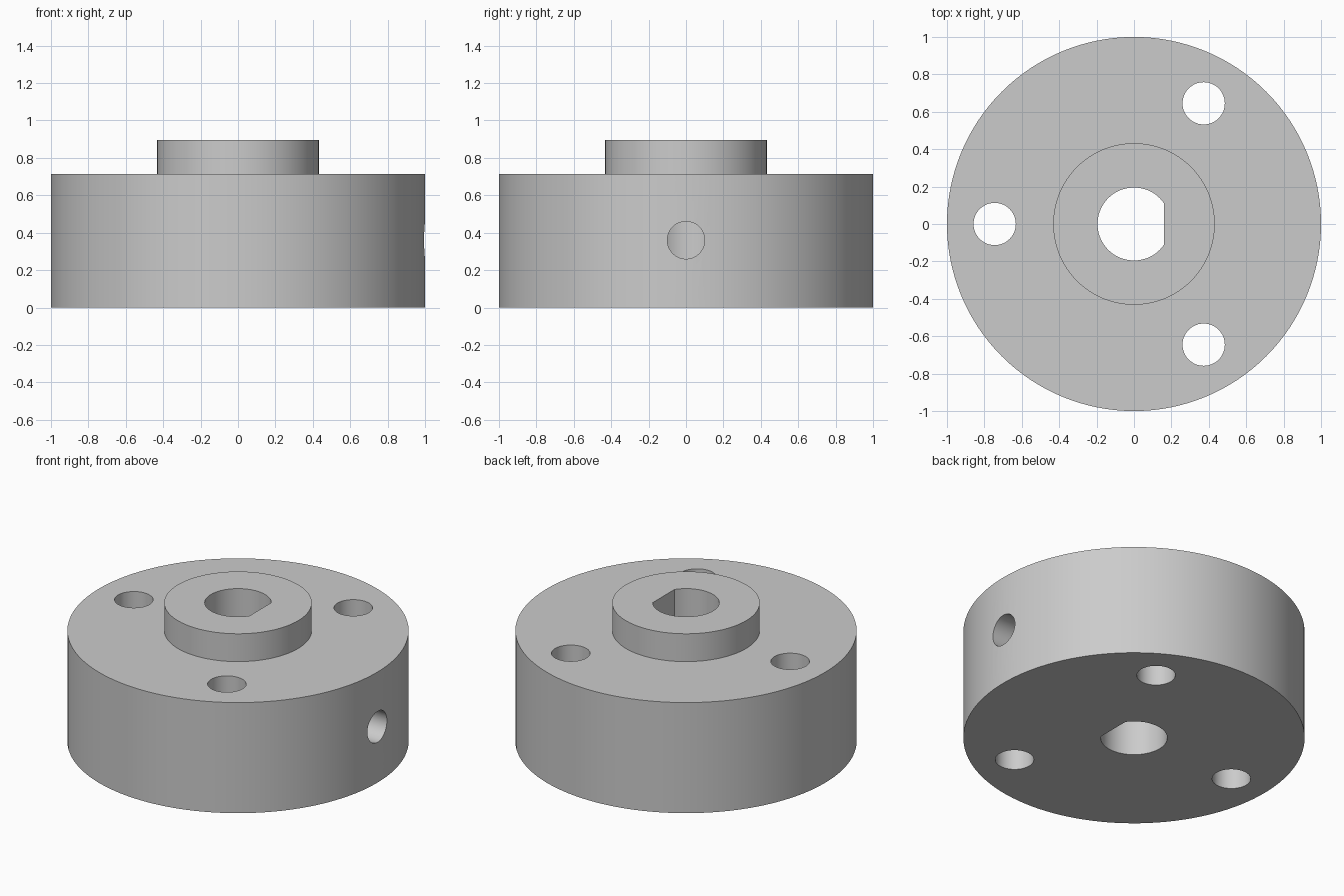
import bpy, bmesh, math

if "Cube" in bpy.data.objects:
    bpy.data.objects.remove(bpy.data.objects["Cube"])

BODY_R, BODY_H = 1.0, 0.715
HUB_R, TOP_Z = 0.432, 0.895
BORE_R, FLAT_X = 0.195, 0.16
BOLT_R, BOLT_CIRCLE = 0.113, 0.745
SCREW_R, SCREW_Z = 0.1, 0.36

grey = bpy.data.materials.new("plain grey")
grey.diffuse_color = (0.6, 0.6, 0.6, 1)
grey.use_nodes = True
grey.node_tree.nodes["Principled BSDF"].inputs["Base Color"].default_value = grey.diffuse_color


def circle(r, n, cx=0, cy=0):
    return [(cx + r * math.cos(2 * math.pi * i / n),
             cy + r * math.sin(2 * math.pi * i / n)) for i in range(n)]


def prism(name, outline, z0, z1):
    """Extrude a closed xy outline from z0 to z1."""
    bm = bmesh.new()
    face = bm.faces.new([bm.verts.new((x, y, z0)) for x, y in outline])
    ext = bmesh.ops.extrude_face_region(bm, geom=[face])["geom"]
    verts = [g for g in ext if isinstance(g, bmesh.types.BMVert)]
    bmesh.ops.translate(bm, verts=verts, vec=(0, 0, z1 - z0))
    bmesh.ops.recalc_face_normals(bm, faces=bm.faces)
    mesh = bpy.data.meshes.new(name)
    bm.to_mesh(mesh)
    bm.free()
    mesh.materials.append(grey)
    obj = bpy.data.objects.new(name, mesh)
    bpy.context.collection.objects.link(obj)
    return obj


def boolean(target, tool, operation):
    """Apply a boolean and discard the tool."""
    bpy.context.view_layer.objects.active = target
    mod = target.modifiers.new(operation.lower(), 'BOOLEAN')
    mod.object, mod.operation, mod.solver = tool, operation, 'EXACT'
    bpy.ops.object.modifier_apply(modifier=mod.name)
    bpy.data.objects.remove(tool)


# Wide disc with a raised hub
flange = prism("flanged_hub", circle(BODY_R, 128), 0, BODY_H)
boolean(flange, prism("hub", circle(HUB_R, 96), BODY_H - 0.1, TOP_Z), 'UNION')

# D-shaped shaft bore: an arc closed by a flat on the +x side
half = math.acos(FLAT_X / BORE_R)
steps = 60
arc = [half + (2 * math.pi - 2 * half) * i / steps for i in range(steps + 1)]
d_outline = [(BORE_R * math.cos(a), BORE_R * math.sin(a)) for a in arc]
boolean(flange, prism("bore_cutter", d_outline, -0.2, TOP_Z + 0.2), 'DIFFERENCE')

# Three bolt holes, evenly spaced
for k in range(3):
    a = math.radians(60 + 120 * k)
    ring = circle(BOLT_R, 48, BOLT_CIRCLE * math.cos(a), BOLT_CIRCLE * math.sin(a))
    boolean(flange, prism("bolt_cutter", ring, -0.2, BODY_H + 0.2), 'DIFFERENCE')

# Radial set screw hole from the +x rim into the bore
screw = prism("screw_cutter", circle(SCREW_R, 48), 0.05, 1.2)
screw.rotation_euler = (0, math.pi / 2, 0)
screw.location = (0, 0, SCREW_Z)
bpy.context.view_layer.update()
boolean(flange, screw, 'DIFFERENCE')

# Smooth walls with crisp rims
bpy.ops.object.select_all(action='DESELECT')
flange.select_set(True)
bpy.context.view_layer.objects.active = flange
bpy.ops.object.shade_smooth_by_angle(angle=math.radians(30))
